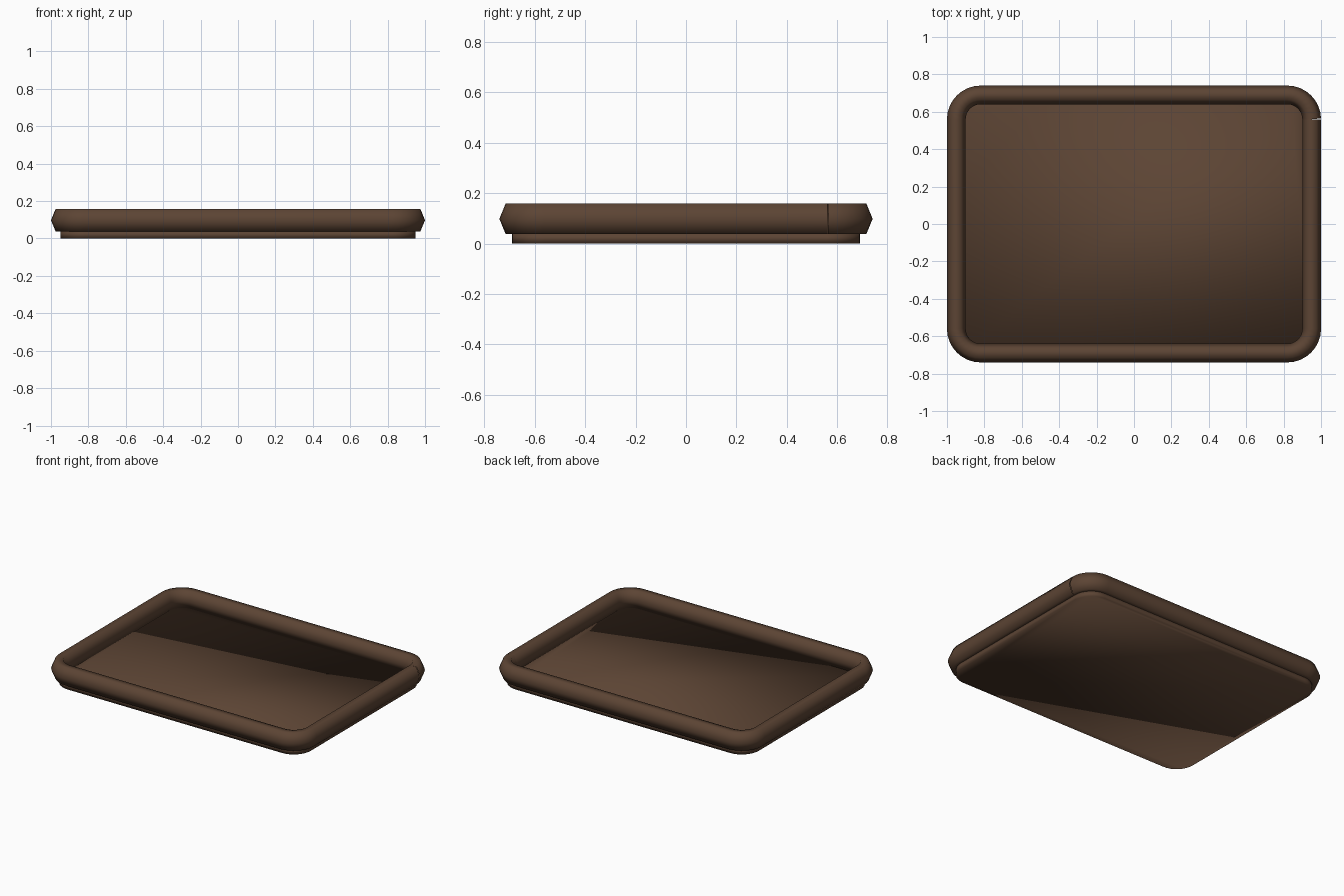
import bpy, bmesh, math
from mathutils import Vector

if "Cube" in bpy.data.objects:
    bpy.data.objects.remove(bpy.data.objects["Cube"])

HX, HY, R, SEG = 0.95, 0.69, 0.13, 8      # outline half sizes, corner radius, corner steps

brown = bpy.data.materials.new("dark_brown")
brown.diffuse_color = (0.107, 0.058, 0.034, 1)
brown.use_nodes = True
brown.node_tree.nodes["Principled BSDF"].inputs["Base Color"].default_value = brown.diffuse_color


def outline():
    """Rounded rectangle, counter-clockwise from the right side of the back right corner."""
    pts = []
    for k, (sx, sy) in enumerate([(1, 1), (-1, 1), (-1, -1), (1, -1)]):
        for i in range(SEG + 1):
            a = math.pi / 2 * (k + i / SEG)
            pts.append(Vector((sx * (HX - R) + R * math.cos(a),
                               sy * (HY - R) + R * math.sin(a), 0)))
    return pts


def finish(bm, name):
    bmesh.ops.recalc_face_normals(bm, faces=bm.faces)
    for f in bm.faces:
        f.smooth = True
    me = bpy.data.meshes.new(name)
    bm.to_mesh(me)
    bm.free()
    me.materials.append(brown)
    ob = bpy.data.objects.new(name, me)
    bpy.context.collection.objects.link(ob)
    return ob


# Tray floor: a thin rounded slab
bm = bmesh.new()
base = bm.faces.new([bm.verts.new(p) for p in outline()])
ext = bmesh.ops.extrude_face_region(bm, geom=[base], use_keep_orig=True)
bmesh.ops.translate(bm, vec=(0, 0, 0.04),
                    verts=[v for v in ext["geom"] if isinstance(v, bmesh.types.BMVert)])
finish(bm, "tray_floor")

# Rim: six-sided section swept round the outline, with an open seam at the right side
path = outline()
path.append(path[0].copy())
bm = bmesh.new()
rings = []
for i, p in enumerate(path):
    t = Vector()
    if i > 0:
        t += (p - path[i - 1]).normalized()
    if i < len(path) - 1:
        t += (path[i + 1] - p).normalized()
    t.normalize()
    side = Vector((t.y, -t.x, 0))
    rings.append([bm.verts.new(p + side * 0.05 * math.cos(a) + Vector((0, 0, 0.098 + 0.07 * math.sin(a))))
                  for a in (math.tau * k / 6 for k in range(6))])
for a, b in zip(rings, rings[1:]):
    for k in range(6):
        n = (k + 1) % 6
        bm.faces.new((a[k], a[n], b[n], b[k]))
finish(bm, "tray_rim")
